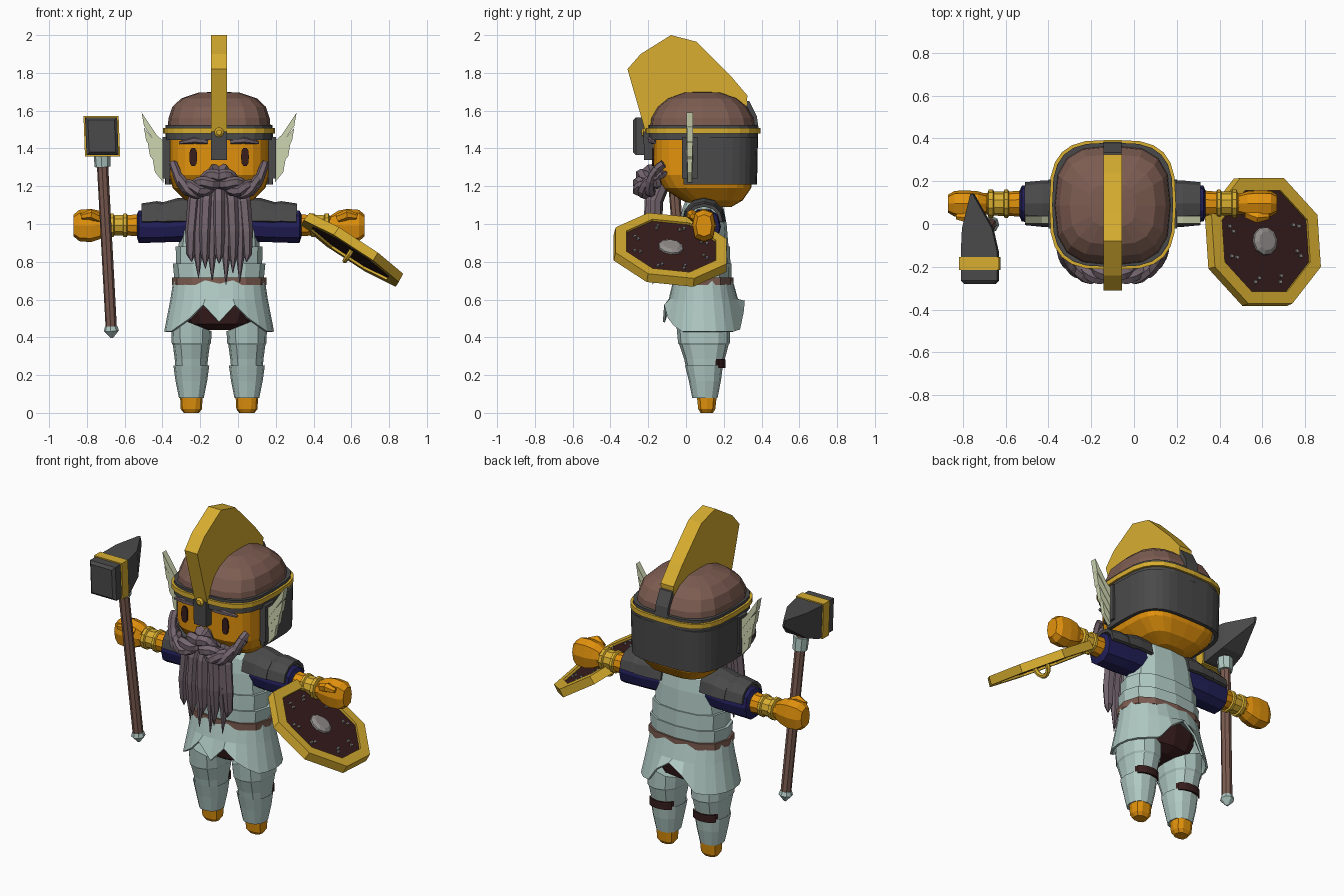
import bpy, bmesh, math
from mathutils import Vector, Matrix

if "Cube" in bpy.data.objects:
    bpy.data.objects.remove(bpy.data.objects["Cube"])

CX = -0.10          # body centre line


def colour(name, *rgb):
    m = bpy.data.materials.new(name)
    lin = [((c / 255 + 0.055) / 1.055) ** 2.4 for c in rgb]
    m.diffuse_color = (*lin, 1)
    m.use_nodes = True
    m.node_tree.nodes["Principled BSDF"].inputs["Base Color"].default_value = m.diffuse_color
    return m


SKIN = colour("orange skin", 226, 146, 12)
GOLD = colour("gold", 216, 174, 48)
BROWN = colour("brown leather", 124, 92, 81)
IRON = colour("dark iron", 74, 74, 74)
PLATE = colour("pale plate", 176, 201, 195)
MAROON = colour("dark maroon", 56, 29, 29)
NAVY = colour("navy cloth", 33, 31, 88)
HAIR = colour("mauve hair", 116, 101, 110)
CREAM = colour("cream feather", 206, 213, 176)
STEEL = colour("grey steel", 146, 142, 140)


def loft(name, pieces, mat, closed=False, caps=True, strip=False, thick=0):
    """Skin each piece (a list of rings); closed joins last ring to first, strip leaves rings open."""
    bm = bmesh.new()
    for rings in pieces:
        vs = [[bm.verts.new(p) for p in r] for r in rings]
        n = len(vs[0])
        for a, b in zip(vs, vs[1:] + (vs[:1] if closed else [])):
            for i in range(n - 1 if strip else n):
                j = (i + 1) % n
                bm.faces.new((a[i], a[j], b[j], b[i]))
        if caps and not closed and not strip:
            bm.faces.new(vs[0])
            bm.faces.new(vs[-1])
    bmesh.ops.recalc_face_normals(bm, faces=bm.faces)
    me = bpy.data.meshes.new(name)
    bm.to_mesh(me)
    bm.free()
    me.materials.append(mat)
    ob = bpy.data.objects.new(name, me)
    bpy.context.collection.objects.link(ob)
    if thick:
        s = ob.modifiers.new("thickness", 'SOLIDIFY')
        s.thickness, s.offset = thick, 0
    return ob


def oval(cx, cy, z, rx, ry, n=12, e=2.0, a0=0.0, a1=360.0):
    """Horizontal superellipse ring or arc; angle 0 is +x."""
    count = n if a1 - a0 >= 360 else n + 1
    pts = []
    for i in range(count):
        a = math.radians(a0 + (a1 - a0) * i / n)
        c, s = math.cos(a), math.sin(a)
        pts.append(Vector((cx + rx * math.copysign(abs(c) ** (2 / e), c),
                           cy + ry * math.copysign(abs(s) ** (2 / e), s), z)))
    return pts


def xring(x, cy, cz, ry, rz, n=10, e=2.0, a0=0.0, a1=360.0):
    """Ring around the x axis, used for the arms."""
    return [Vector((x, p.x, p.y)) for p in oval(cy, cz, 0, ry, rz, n, e, a0, a1)]


def prism_x(name, profile, x0, x1, mat):
    return loft(name, [[[(x, y, z) for y, z in profile] for x in (x0, x1)]], mat)


def box(name, x0, x1, y0, y1, z0, z1, mat):
    return prism_x(name, [(y0, z0), (y1, z0), (y1, z1), (y0, z1)], x0, x1, mat)


def tube(pts, radii, n=6):
    pts = [Vector(p) for p in pts]
    rings = []
    for i, p in enumerate(pts):
        d = (pts[min(i + 1, len(pts) - 1)] - pts[max(i - 1, 0)]).normalized()
        u = d.cross(Vector((0.1, 1, 0.05))).normalized()
        v = d.cross(u)
        rings.append([p + radii[i] * (u * math.cos(t) + v * math.sin(t))
                      for t in (2 * math.pi * k / n for k in range(n))])
    return rings


# ---- head and helmet ----
HY = 0.09
loft("head", [[oval(CX, cy, z, rx, ry, 24, 3.6) for z, rx, ry, cy in (
    (1.09, .09, .09, .15), (1.125, .18, .16, .14), (1.19, .245, .235, .11),
    (1.26, .265, .262, HY), (1.47, .265, .265, HY))]], SKIN)
loft("helmet_dome", [[oval(CX, .087, z, rx, ry, 16, 2.9) for z, rx, ry in (
    (1.48, .275, .285), (1.56, .268, .275), (1.62, .248, .24), (1.665, .20, .185),
    (1.695, .11, .10), (1.70, .02, .02))]], BROWN)


def hoop(name, r0, r1, z0, z1, mat):
    return loft(name, [[oval(CX, HY, z, r, r + .008, 24, 3.2)
                for r, z in ((r1, z0), (r1, z1), (r0, z1), (r0, z0))]], mat, closed=True)


hoop("helmet_rim", .26, .296, 1.48, 1.508, GOLD)
hoop("helmet_trim", .25, .283, 1.505, 1.525, IRON)
hoop("helmet_brow_band", .25, .284, 1.445, 1.482, IRON)
loft("helmet_neck_guard", [[oval(CX, HY, z, r, r, 20, 3.6, -10, 190)
     for z, r in ((1.21, .275), (1.46, .28))]], IRON, strip=True, thick=.022)
prism_x("helmet_back_strip", [(.28, 1.5), (.385, 1.5), (.375, 1.57), (.335, 1.65), (.26, 1.66)],
        CX - .042, CX + .042, IRON)
prism_x("helmet_crest", [(-.215, 1.49), (-.31, 1.82), (-.24, 1.90), (-.08, 2.0), (.055, 1.965),
        (.24, 1.78), (.325, 1.68), (.32, 1.61), (.1, 1.55)], CX - .043, CX + .043, GOLD)
prism_x("nose_guard", [(-.17, 1.34), (-.222, 1.34), (-.225, 1.49), (-.17, 1.49)],
        CX - .042, CX + .042, IRON)
loft("helmet_stud", [[[(p.x, y, p.y) for p in oval(CX, 1.485, 0, r, r, 8)]
     for y, r in ((-.2, .026), (-.225, .026), (-.235, .014))]], GOLD)
for s in (-1, 1):
    ex = CX + s * .137
    loft("eye", [[[(p.x, y, p.y) for p in oval(ex, 1.355, 0, .021, .05, 10, 2.6)]
         for y in (-.179, -.170)]], MAROON)
    loft("eyebrow", [tube([(CX + s * .06, -.18, 1.435), (CX + s * .13, -.185, 1.445),
         (CX + s * .21, -.165, 1.43)], [.012, .02, .008])], HAIR)
    box("ear_guard", CX + s * .26, CX + s * .30, -.02, .06, 1.24, 1.46, IRON)
    # fan of four feathers
    feathers = []
    for i, (tx, tz) in enumerate(((.41, 1.59), (.398, 1.51), (.378, 1.43), (.352, 1.345))):
        zb = 1.44 - i * .05
        prof = [(.295, zb), (.33 - i * .005, zb + .03), (tx, tz), (tx - .012, tz - .07), (.295, zb - .07)]
        feathers.append([[(CX + s * o, .02 + t * (.018 - .002 * i), z) for o, z in prof] for t in (-1, 1)])
    loft("helmet_wing", feathers, CREAM)

# ---- moustache and beard ----
path = [(0, -.20, 1.265), (.05, -.225, 1.225), (.11, -.23, 1.185), (.165, -.205, 1.185),
        (.21, -.165, 1.23), (.235, -.13, 1.30)]
for s in (-1, 1):
    strands = []
    for k in range(3):
        pts, rad = [], []
        for i in range(21):
            t = i / 20 * (len(path) - 1)
            j = min(int(t), len(path) - 2)
            p = Vector(path[j]).lerp(Vector(path[j + 1]), t - j)
            a, w = t * 2.2 + k * 2.094, .031 * (1 - .3 * i / 20)
            pts.append((CX + s * (p.x + .4 * w * math.cos(a)), p.y + w * math.sin(a), p.z + w * math.cos(a)))
            rad.append(w * 1.05)
        strands.append(tube(pts, rad))
    loft("moustache", strands, HAIR)
locks = []
for i, zend in enumerate((.80, .715, .765, .70, .79, .68, .74, .69, .80)):
    x = (i - 4) / 4
    y = -.19 + .03 * x * x + (.022 if i % 2 else 0)
    locks.append(tube([(CX + .10 * x, y + .05, 1.24), (CX + .135 * x, y, 1.12), (CX + .148 * x, y - .005, .96),
                       (CX + .15 * x, y, .84), (CX + .145 * x, y - .01, zend)],
                      [.03, .033, .032, .024, .002]))
loft("beard", locks, HAIR)

# ---- torso, belt and skirt ----
loft("torso_armour", [[oval(CX, .09, z, rx, ry, 12, 2.5) for z, rx, ry in (
    (.69, .235, .15), (.79, .245, .152), (.79, .228, .145), (.88, .23, .142), (.88, .215, .135),
    (1.0, .205, .125), (1.08, .19, .11), (1.13, .12, .09))]], PLATE)
loft("belt", [[oval(CX, .09, z, .25, .162, 12, 2.5) for z in (.678, .718)]], BROWN)
loft("trousers", [[oval(CX, .09, z, rx, ry, 12, 2.5) for z, rx, ry in (
    (.44, .08, .08), (.47, .16, .13), (.55, .20, .15), (.68, .22, .145))]], MAROON)
hem = []
heights = (.48, .57, .50, .46, .43, .43, .43, .43, .43, .43, .44, .53, .59)
for k, p in enumerate(oval(CX, .095, 0, .285, .212, 24, 2.2)):
    d = abs((k * 15 - 270 + 180) % 360 - 180)      # angle away from the front
    hem.append(Vector((p.x, p.y, heights[round(d / 15)])))
loft("armour_skirt", [[oval(CX, .09, .70, .237, .152, 24, 2.3), oval(CX, .092, .60, .252, .178, 24, 2.2), hem]],
     PLATE, caps=False, thick=.012)

for s in (-1, 1):
    # ---- legs: top edge is lower on the inner side ----
    lx = CX + s * .147
    rings = [oval(lx, cy, z, rx, ry, 12, 2.4) for z, rx, ry, cy in (
        (.475, .108, .142, .09), (.37, .104, .137, .095), (.36, .098, .13, .095), (.285, .088, .108, .098),
        (.24, .084, .098, .098), (.25, .095, .10, .095), (.17, .084, .085, .1), (.08, .066, .067, .1))]
    for p in rings[0]:
        p.z += s * (p.x - lx) * .4
    leg = loft("leg_armour", [rings], PLATE)
    leg.data.materials.append(MAROON)
    for f in leg.data.polygons:
        if .24 < f.center.z < .285 and f.center.y > .145:
            f.material_index = 1
    # dark cloth showing behind the knee
    loft("knee_cloth", [[oval(lx, .10, z, .092, .106, 12, 2.4, 40, 140) for z in (.238, .283)]],
         MAROON, strip=True, thick=.008)
    loft("foot", [[oval(lx, .11, z, rx, ry, 10, 2.6) for z, rx, ry in (
        (0, .04, .034), (.02, .056, .047), (.09, .06, .055))]], SKIN)

    # ---- arms ----
    def X(o):
        return CX + s * o
    loft("sleeve", [[xring(X(o), .095, z, ry, rz, 10, 2.4) for o, z, ry, rz in (
        (.13, .995, .085, .09), (.28, .985, .09, .085), (.425, .985, .084, .09), (.435, .99, .06, .065))]], NAVY)
    loft("forearm", [[xring(X(o), .095, .993, r, r, 10) for o, r in ((.42, .062), (.52, .054), (.61, .05))]], SKIN)
    loft("bracer", [[xring(X(o), .095, .993, r, r, 10) for o, r in (
        (.485, .058), (.49, .066), (.505, .066), (.51, .057), (.555, .056), (.56, .066), (.58, .066), (.585, .05))]], GOLD)
    loft("fist", [[xring(X(o), .095, z, ry, rz, 8, 2.8) for o, z, ry, rz in (
        (.59, .995, .045, .05), (.63, .995, .058, .075), (.68, .992, .062, .088),
        (.74, .992, .06, .083), (.77, .992, .042, .058))]], SKIN)
    loft("thumb", [tube([(X(.63), .05, 1.03), (X(.68), .03, 1.05), (X(.73), .035, 1.04)], [.025, .028, .015])], SKIN)
    # overlapping shoulder plates
    for nm, spec in (("upper", ((.13, .10, .135), (.22, .108, .128), (.30, .105, .105))),
                     ("lower", ((.25, .10, .10), (.33, .10, .112), (.41, .092, .10)))):
        loft(nm + "_shoulder_plate", [[xring(X(o), .095, 1.0, ry, rz, 6, 2.2, 5, 175) for o, ry, rz in spec]],
             IRON, strip=True, thick=.018)

# ---- war hammer ----
top, low = Vector((-.722, -.08, 1.40)), Vector((-.67, 0, .43))
at = lambda t: low.lerp(top, t)
loft("hammer_handle", [tube([low, top], [.03, .03], 8)], BROWN)
loft("hammer_collar", [tube([at(.90), at(.98)], [.042, .045], 8)], PLATE)
loft("hammer_pommel", [tube([at(-.035), at(.005), at(.03)], [.006, .04, .033], 8)], PLATE)


def slab(y, cx, rx, z0, z1):
    return [(cx + .008, y, z0), (cx + rx + .008, y, z0), (cx + rx, y, z1), (cx - rx, y, z1), (cx - rx + .008, y, z0)]


loft("hammer_head", [[slab(-.28, -.725, .07, 1.38, 1.55), slab(-.265, -.725, .085, 1.365, 1.565),
     slab(-.13, -.725, .085, 1.365, 1.565), slab(-.02, -.735, .07, 1.41, 1.568), slab(.14, -.76, .006, 1.53, 1.57)]], IRON)
loft("hammer_band", [[slab(y, -.725, .093, 1.357, 1.572) for y in (-.215, -.155)]], GOLD)

# ---- shield, built flat then tilted ----
nrm = Vector((.54, .12, .83)).normalized()
up = Vector((0, 1, 0))
u = (up - nrm * up.dot(nrm)).normalized()
v = nrm.cross(u)
M = Matrix((u, v, nrm)).transposed().to_4x4()
M.translation = Vector((.605, -.082, .865))


def flat(z, r, n=8, x=0, y=0):
    return oval(x, y, z, r, r, n, 2, 22.5, 382.5)


rivets = []
for a in (20, 70, 110, 160, 200, 250, 290, 340):
    for r, da in ((.205, 0), (.18, 5)):
        t = math.radians(a + da)
        rivets.append([flat(z, .009, 6, r * math.cos(t), r * math.sin(t)) for z in (.01, .022)])
shield = [
    loft("shield_rim", [[flat(z, r) for z, r in ((-.025, .325), (.025, .32), (.025, .258), (-.025, .258))]], GOLD, closed=True),
    loft("shield_board", [[flat(z, .265) for z in (-.012, .012)]], MAROON),
    loft("shield_boss", [[flat(z, r, 10) for z, r in ((.01, .068), (.022, .066), (.034, .045))]], STEEL),
    loft("shield_rivets", rivets, STEEL),
    loft("shield_grip", [tube([(.05 * math.cos(t), -.0, -.012 - .06 * math.sin(t)) for t in
         (math.pi * k / 8 for k in range(9))], [.014] * 9)], GOLD)]
for ob in shield:
    ob.matrix_world = M
